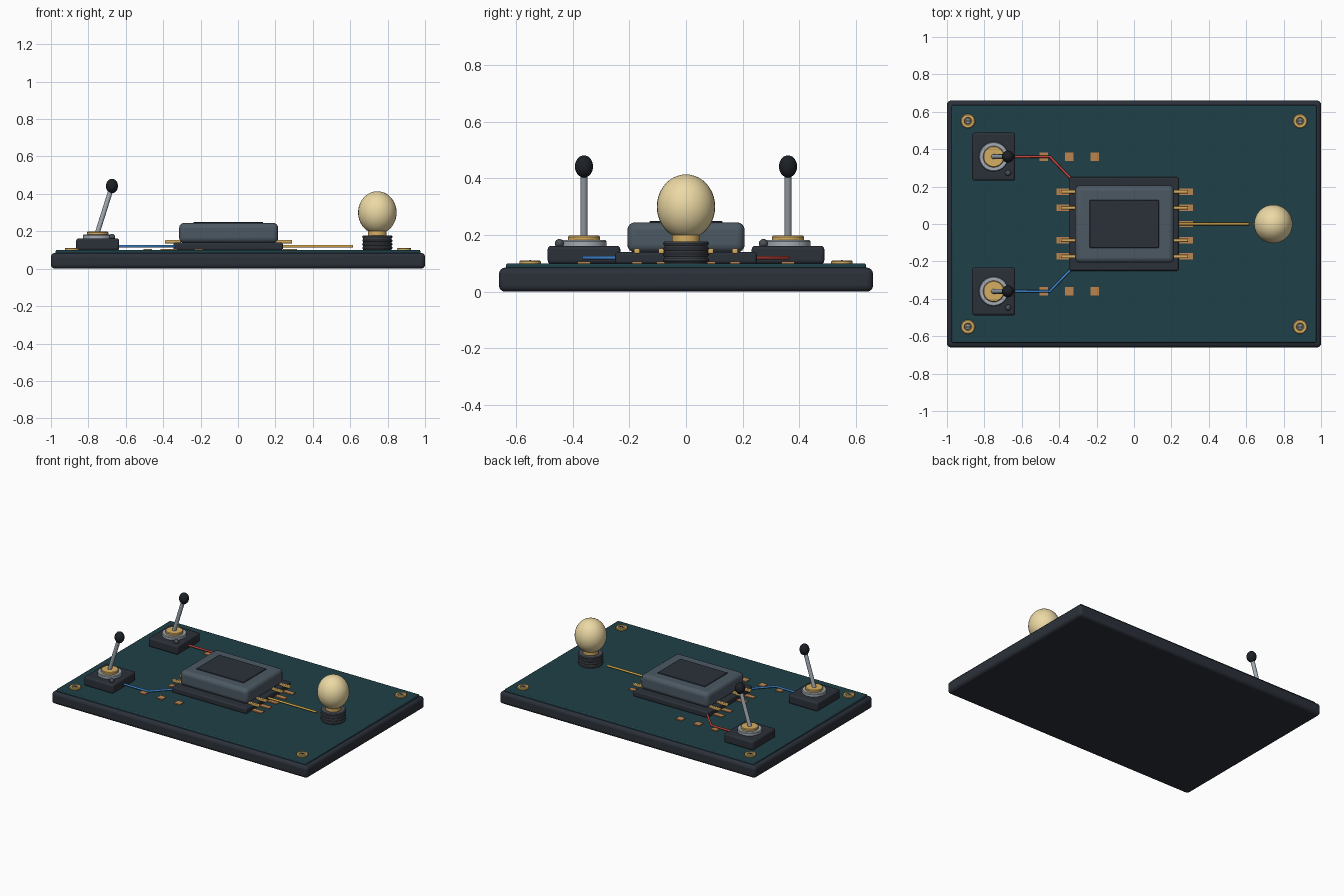
import bpy, math
from mathutils import Vector

if "Cube" in bpy.data.objects:
    bpy.data.objects.remove(bpy.data.objects["Cube"])


def mat(name, hexcol):
    m = bpy.data.materials.new(name)
    c = [int(hexcol[i:i + 2], 16) / 255 for i in (0, 2, 4)]
    m.diffuse_color = [((v + 0.055) / 1.055) ** 2.4 for v in c] + [1]
    m.use_nodes = True
    m.node_tree.nodes["Principled BSDF"].inputs["Base Color"].default_value = m.diffuse_color
    return m


DARK, SLOT = mat("charcoal", "2b3039"), mat("near_black", "1c2026")
TEAL, SLATE = mat("board_teal", "1f4047"), mat("slate", "4c5963")
GOLD, COPPER = mat("gold", "d6ae62"), mat("copper", "bb8450")
STEEL, GLASS = mat("steel", "a3abb3"), mat("warm_glass", "ecd9a4")
RED, BLUE, YELLOW = mat("red", "c8483f"), mat("blue", "3f86d0"), mat("yellow", "e2b24c")
GUN = mat("gunmetal", "4a4f57")


def finish(o, name, m, smooth=True):
    o.name = name
    o.data.materials.append(m)
    if smooth:
        bpy.ops.object.shade_smooth_by_angle(angle=math.radians(35))
    return o


def box(name, x, y, z, m, bevel=0.0, seg=3):
    """Box from (min, max) pairs with rounded edges."""
    bpy.ops.mesh.primitive_cube_add(size=1, location=[(a + b) / 2 for a, b in (x, y, z)])
    o = bpy.context.object
    o.scale = [b - a for a, b in (x, y, z)]
    bpy.ops.object.transform_apply(location=False, rotation=False, scale=True)
    finish(o, name, m, bevel > 0)
    if bevel:
        b = o.modifiers.new("bevel", "BEVEL")
        b.width, b.segments = bevel, seg
    return o


def lathe(name, cx, cy, profile, m, n=40):
    """Revolve a list of (radius, z) points around a vertical axis."""
    verts = [(r * math.cos(2 * math.pi * i / n), r * math.sin(2 * math.pi * i / n), z)
             for r, z in profile for i in range(n)]
    faces = [(k * n + i, k * n + (i + 1) % n, (k + 1) * n + (i + 1) % n, (k + 1) * n + i)
             for k in range(len(profile) - 1) for i in range(n)]
    faces += [tuple(reversed(range(n))), tuple(range(len(verts) - n, len(verts)))]
    me = bpy.data.meshes.new(name)
    me.from_pydata(verts, [], faces)
    o = bpy.data.objects.new(name, me)
    bpy.context.collection.objects.link(o)
    o.location = (cx, cy, 0)
    bpy.ops.object.select_all(action="DESELECT")
    o.select_set(True)
    bpy.context.view_layer.objects.active = o
    return finish(o, name, m)


def disc(name, cx, cy, r, z0, z1, m, c=0.004):
    return lathe(name, cx, cy, [(r, z0), (r, z1 - c), (r - c, z1)], m)


def ball(name, loc, radii, m):
    bpy.ops.mesh.primitive_uv_sphere_add(segments=32, ring_count=20, radius=1, location=loc)
    bpy.context.object.scale = radii
    return finish(bpy.context.object, name, m)


def wire(name, pts, r, m):
    cu = bpy.data.curves.new(name, "CURVE")
    cu.dimensions = "3D"
    cu.bevel_depth, cu.bevel_resolution, cu.use_fill_caps = r, 3, True
    s = cu.splines.new("POLY")
    s.points.add(len(pts) - 1)
    for p, co in zip(s.points, pts):
        p.co = (*co, 1)
    cu.materials.append(m)
    bpy.context.collection.objects.link(bpy.data.objects.new(name, cu))


# Base tray and circuit board
box("base_tray", (-1, 1), (-0.66, 0.66), (0, 0.085), DARK, 0.022, 4)
box("circuit_board", (-0.975, 0.975), (-0.635, 0.635), (0.08, 0.1), TEAL, 0.006, 2)

# Corner screws: gold ring around a recessed head with a slot
for sx in (-1, 1):
    for sy in (-1, 1):
        x, y = sx * 0.888, sy * 0.55
        lathe("corner_ring", x, y, [(0.038, 0.098), (0.038, 0.107), (0.034, 0.111),
                                    (0.021, 0.111), (0.017, 0.104)], GOLD)
        disc("corner_screw", x, y, 0.016, 0.1, 0.110, STEEL)
        box("screw_slot", (x - 0.011, x + 0.011), (y - 0.003, y + 0.003), (0.105, 0.112), SLOT)

# Central chip
box("chip_socket", (-0.345, 0.24), (-0.25, 0.25), (0.098, 0.14), DARK, 0.01)
box("chip_body", (-0.315, 0.215), (-0.207, 0.207), (0.138, 0.245), SLATE, 0.028, 4)
box("chip_label", (-0.237, 0.133), (-0.128, 0.128), (0.24, 0.25), DARK, 0.002, 1)

# Chip leads and solder pads on both sides
for s in (-1, 1):
    for y in (-0.173, -0.087, 0.087, 0.173):
        a, b = sorted((-0.05 + s * 0.255, -0.05 + s * 0.34))
        box("chip_lead", (a, b), (y - 0.01, y + 0.01), (0.134, 0.153), GOLD, 0.004, 2)
        a, b = sorted((-0.05 + s * 0.29, -0.05 + s * 0.365))
        box("lead_pad", (a, b), (y - 0.017, y + 0.017), (0.098, 0.106), COPPER)
box("output_pad", (0.24, 0.315), (-0.017, 0.017), (0.098, 0.106), COPPER)

# Spare pads and input and output wires
for s, name, m in ((1, "red_wire", RED), (-1, "blue_wire", BLUE)):
    for x in (-0.483, -0.347, -0.21):
        box("solder_pad", (x - 0.023, x + 0.023), (s * 0.36 - 0.023, s * 0.36 + 0.023),
            (0.098, 0.106), COPPER)
    wire(name, [(-0.65, s * 0.36, 0.12), (-0.45, s * 0.36, 0.12), (-0.335, s * 0.24, 0.12)], 0.007, m)
wire("yellow_wire", [(0.23, 0, 0.12), (0.615, 0, 0.12)], 0.007, YELLOW)

# Toggle switches
for y in (-0.36, 0.36):
    x = -0.75
    box("switch_housing", (x - 0.115, x + 0.115), (y - 0.128, y + 0.128), (0.098, 0.162), DARK, 0.012)
    disc("switch_washer", x, y, 0.079, 0.16, 0.182, STEEL)
    disc("switch_nut", x, y, 0.057, 0.18, 0.198, GOLD)
    ball("switch_stud", (x + 0.077, y - 0.087, 0.17), (0.016,) * 3, GUN)
    start, end = Vector((x - 0.004, y, 0.185)), Vector((-0.677, y, 0.43))
    d = end - start
    bpy.ops.mesh.primitive_cone_add(vertices=24, radius1=0.013, radius2=0.013, depth=d.length,
                                    location=(start + end) / 2)
    bpy.context.object.rotation_euler = d.to_track_quat("Z", "Y").to_euler()
    finish(bpy.context.object, "switch_lever", STEEL)
    ball("lever_knob", (-0.674, y, 0.442), (0.032, 0.032, 0.039), SLOT)

# Bulb: ribbed base, brass collar and glass globe
lathe("bulb_base", 0.745, 0, [(0.076, 0.098), (0.076, 0.178)], GUN)
for i in range(4):
    bpy.ops.mesh.primitive_torus_add(location=(0.745, 0, 0.111 + i * 0.0197), major_radius=0.073,
                                     minor_radius=0.008, major_segments=40, minor_segments=10)
    finish(bpy.context.object, "bulb_thread", GUN)
disc("bulb_collar", 0.745, 0, 0.05, 0.17, 0.21, GOLD)
ball("bulb_globe", (0.745, 0, 0.3), (0.103, 0.103, 0.114), GLASS)
